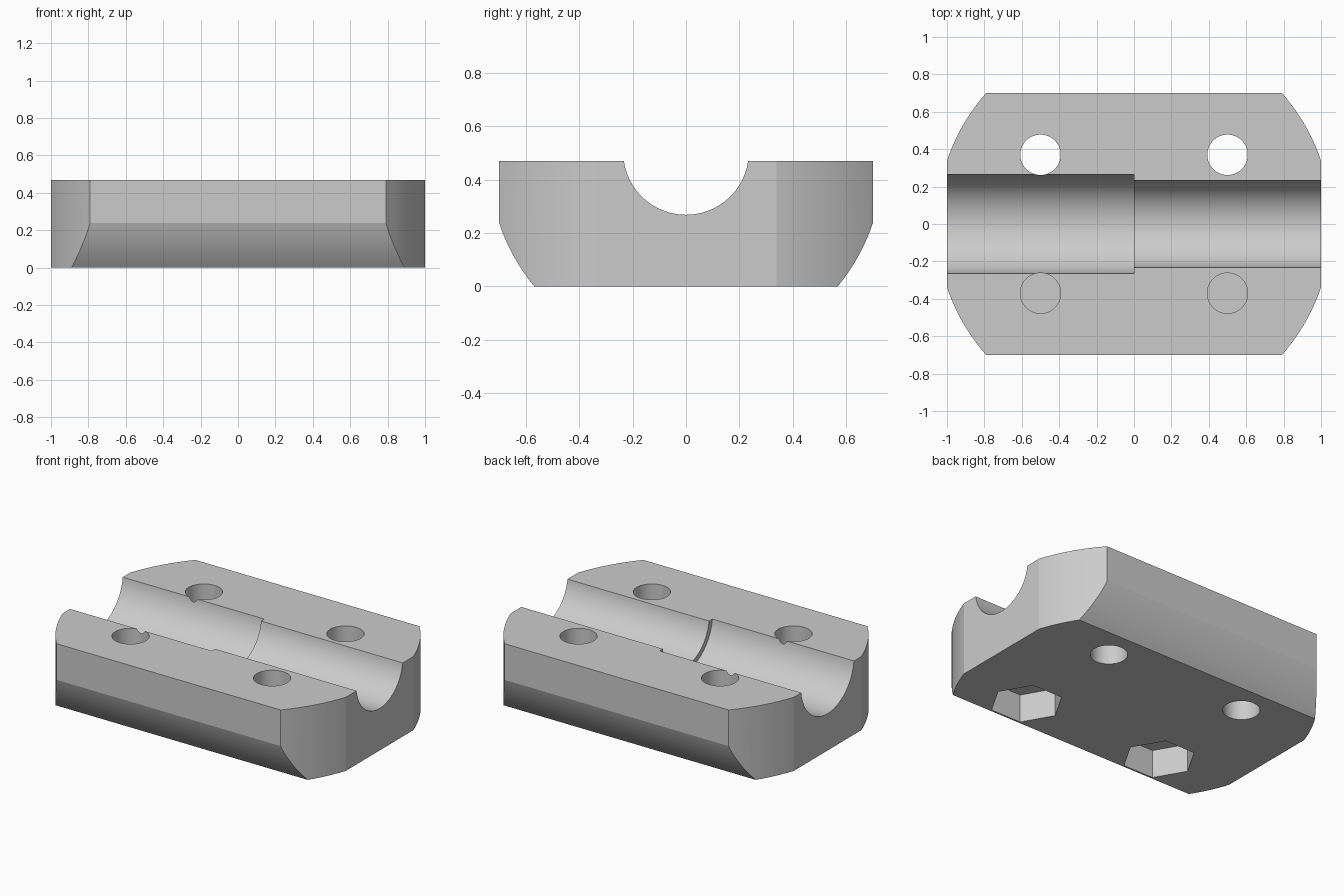
import bpy, bmesh, math
from mathutils import Matrix

if "Cube" in bpy.data.objects:
    bpy.data.objects.remove(bpy.data.objects["Cube"])

HEIGHT, HALF_DEPTH = 0.47, 0.70
BELLY_RADIUS, CORNER_RADIUS = 0.737, 1.056
AXIS_Z = 0.503
HOLE_X, HOLE_Y, HOLE_RADIUS = 0.5, 0.37, 0.108
NUT_RADIUS, NUT_DEPTH, WEB = 0.215, 0.18, 0.02

grey = bpy.data.materials.new("light grey")
grey.use_nodes = True
grey.diffuse_color = (0.6, 0.6, 0.6, 1)
grey.node_tree.nodes["Principled BSDF"].inputs["Base Color"].default_value = (0.6, 0.6, 0.6, 1)


def add_object(name, bm):
    mesh = bpy.data.meshes.new(name)
    bmesh.ops.recalc_face_normals(bm, faces=bm.faces)
    bm.to_mesh(mesh)
    bm.free()
    mesh.materials.append(grey)
    obj = bpy.data.objects.new(name, mesh)
    bpy.context.collection.objects.link(obj)
    return obj


def cylinder(name, radius, start, end, sides=64, along_x=False):
    """Cylinder between two points on a vertical or lengthwise line."""
    bm = bmesh.new()
    axis = 0 if along_x else 2
    length = end[axis] - start[axis]
    centre = [(a + b) / 2 for a, b in zip(start, end)]
    turn = Matrix.Rotation(math.pi / 2, 4, "Y") if along_x else Matrix.Identity(4)
    # bring a corner of the polygon onto the x axis
    spin = Matrix.Rotation(math.pi / 2, 4, "Z")
    bmesh.ops.create_cone(bm, cap_ends=True, segments=sides, radius1=radius, radius2=radius,
                          depth=length, matrix=Matrix.Translation(centre) @ turn @ spin)
    return add_object(name, bm)


def combine(body, tool, operation):
    mod = body.modifiers.new("cut", "BOOLEAN")
    mod.operation, mod.solver, mod.object = operation, "EXACT", tool
    bpy.context.view_layer.objects.active = body
    bpy.ops.object.modifier_apply(modifier=mod.name)
    bpy.data.objects.remove(tool)


# Clamp body: flat top, upright walls and rounded lower edges, swept along x
low = math.acos(HALF_DEPTH / BELLY_RADIUS)
high = math.asin(HEIGHT / BELLY_RADIUS)
steps = 14
arc = []
for i in range(steps + 1):
    a = low + (high - low) * i / steps
    arc.append((BELLY_RADIUS * math.cos(a), HEIGHT - BELLY_RADIUS * math.sin(a)))
half = [(HALF_DEPTH, HEIGHT)] + arc
profile = half + [(-y, z) for y, z in reversed(half)]
bm = bmesh.new()
face = bm.faces.new([bm.verts.new((-1, y, z)) for y, z in profile])
swept = bmesh.ops.extrude_face_region(bm, geom=[face])
bmesh.ops.translate(bm, vec=(2, 0, 0),
                    verts=[v for v in swept["geom"] if isinstance(v, bmesh.types.BMVert)])
body = add_object("clamp_half", bm)

# Rounded plan corners
combine(body, cylinder("corner_trim", CORNER_RADIUS, (0, 0, -1), (0, 0, 1), 160), "INTERSECT")

# Stepped groove: narrow along the whole length, wider on the -x half
for radius, end in ((0.235, 1.2), (0.268, 0)):
    combine(body, cylinder("groove_cutter", radius, (-1.2, 0, AXIS_Z), (end, 0, AXIS_Z),
                           96, along_x=True), "DIFFERENCE")

# Bolt holes: through at the back, closed by a thin web over nut pockets at the front
for x in (-HOLE_X, HOLE_X):
    for y, bottom in ((HOLE_Y, -0.2), (-HOLE_Y, NUT_DEPTH + WEB)):
        combine(body, cylinder("hole_cutter", HOLE_RADIUS, (x, y, bottom), (x, y, 0.7)), "DIFFERENCE")
    combine(body, cylinder("nut_cutter", NUT_RADIUS, (x, -HOLE_Y, -0.2), (x, -HOLE_Y, NUT_DEPTH), 6),
            "DIFFERENCE")

# Smooth curved walls, crisp edges
bpy.ops.object.select_all(action="DESELECT")
body.select_set(True)
bpy.context.view_layer.objects.active = body
bpy.ops.object.shade_smooth_by_angle(angle=math.radians(15))
